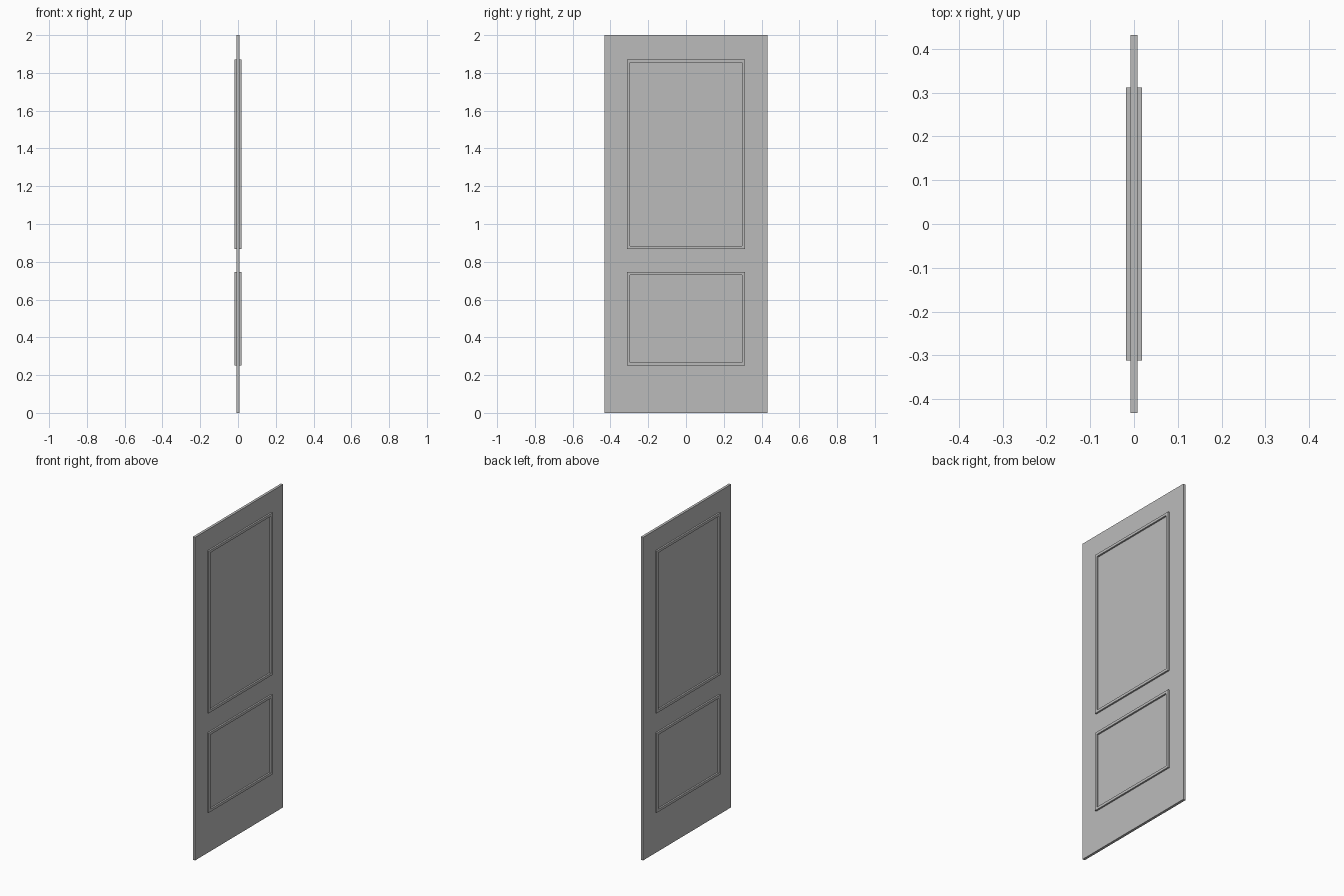
import bpy
import bmesh
from mathutils import Vector

cube = bpy.data.objects.get("Cube")
if cube:
    bpy.data.objects.remove(cube, do_unlink=True)

SLAB_X, SLAB_Y, HEIGHT = 0.008, 0.431, 2.0
MOULD_X, MOULD_Y, MOULD_W = 0.018, 0.312, 0.016

paint = bpy.data.materials.new("light_grey_paint")
paint.use_nodes = True
colour = (0.5, 0.5, 0.5, 1)
paint.diffuse_color = colour
paint.node_tree.nodes["Principled BSDF"].inputs["Base Color"].default_value = colour


def finish(name, bm):
    bmesh.ops.recalc_face_normals(bm, faces=bm.faces)
    mesh = bpy.data.meshes.new(name)
    bm.to_mesh(mesh)
    bm.free()
    mesh.materials.append(paint)
    obj = bpy.data.objects.new(name, mesh)
    bpy.context.collection.objects.link(obj)


def slab(name):
    bm = bmesh.new()
    bmesh.ops.create_cube(bm, size=1)
    bmesh.ops.scale(bm, vec=(2 * SLAB_X, 2 * SLAB_Y, HEIGHT), verts=bm.verts)
    bmesh.ops.translate(bm, vec=(0, 0, HEIGHT / 2), verts=bm.verts)
    finish(name, bm)


def moulding(name, side, bottom, top):
    """Mitred rectangular frame standing proud of one face of the slab."""
    bm = bmesh.new()

    def loop(x, inset):
        y, low, high = MOULD_Y - inset, bottom + inset, top - inset
        return [bm.verts.new(Vector((side * x, a, b)))
                for a, b in ((-y, low), (y, low), (y, high), (-y, high))]

    # Outer base, outer crest, inner crest, inner base
    rings = [loop(SLAB_X, 0), loop(MOULD_X, 0),
             loop(MOULD_X, MOULD_W), loop(SLAB_X, MOULD_W)]
    for a, b in zip(rings, rings[1:]):
        for i in range(4):
            j = (i + 1) % 4
            bm.faces.new((a[i], a[j], b[j], b[i]))
    # Open at the back, so orient against the slab by closing it first
    for i in range(4):
        j = (i + 1) % 4
        bm.faces.new((rings[3][i], rings[3][j], rings[0][j], rings[0][i]))
    finish(name, bm)


# Door leaf
slab("door_slab")

# Panel mouldings on both faces
for side, label in ((1, "left"), (-1, "right")):
    moulding(f"upper_panel_moulding_{label}", side, 0.868, 1.872)
    moulding(f"lower_panel_moulding_{label}", side, 0.252, 0.745)
